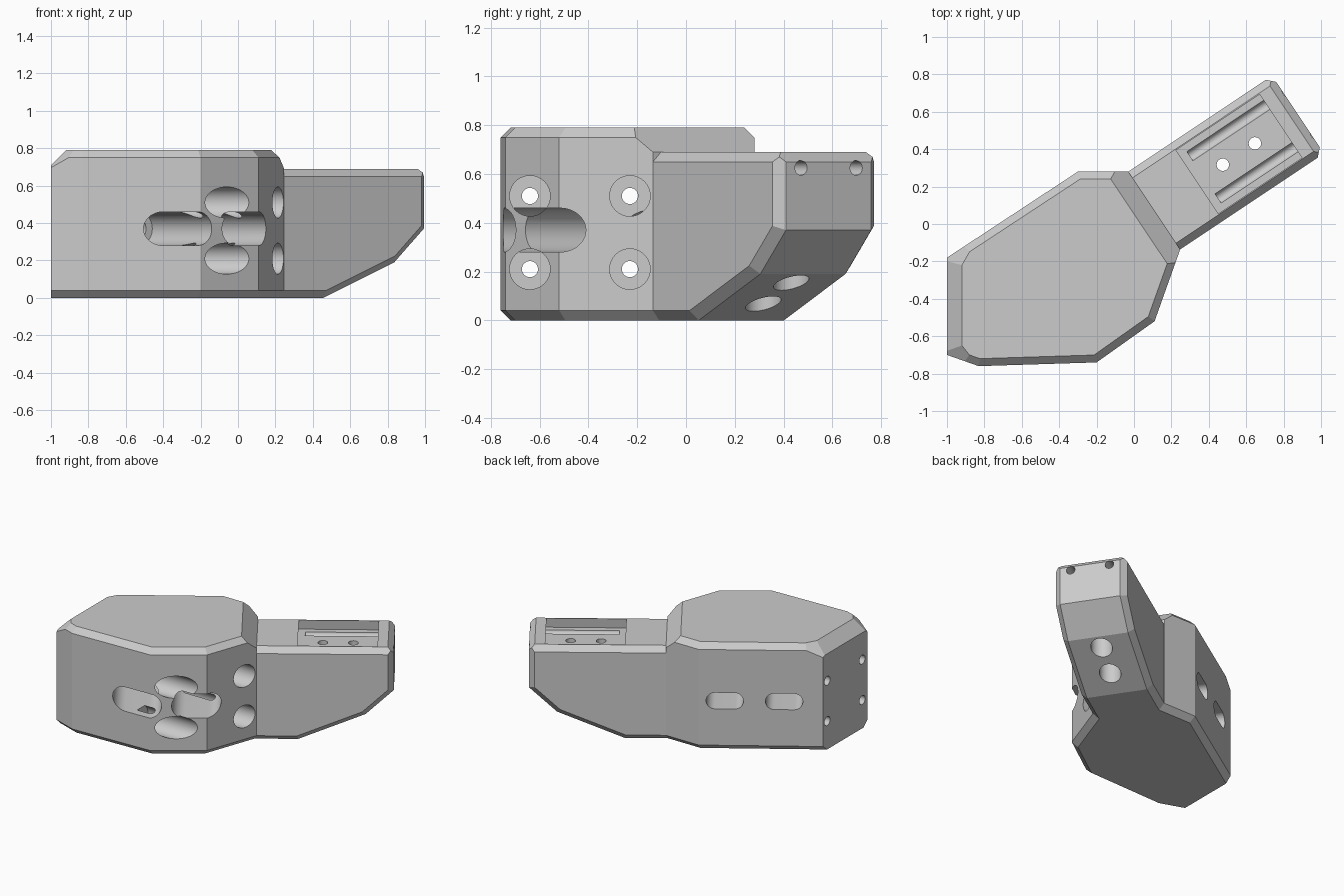
import bpy, bmesh, math
from mathutils import Vector, Matrix

if "Cube" in bpy.data.objects:
    bpy.data.objects.remove(bpy.data.objects["Cube"])

grey = bpy.data.materials.new("light_grey")
grey.use_nodes = True
colour = (0.6, 0.6, 0.6, 1)
grey.diffuse_color = colour
grey.node_tree.nodes["Principled BSDF"].inputs["Base Color"].default_value = colour

# Arm frame: u runs along the arm, v across it
TURN = Matrix.Rotation(math.atan2(0.555, 0.832), 4, "Z")
HEIGHT, EDGE = 0.79, 0.04


def arm_point(u, v, z):
    return TURN @ Vector((u, v, z))


def to_object(name, bm, matrix=Matrix()):
    bmesh.ops.transform(bm, matrix=matrix, verts=bm.verts)
    bmesh.ops.recalc_face_normals(bm, faces=bm.faces)
    mesh = bpy.data.meshes.new(name)
    bm.to_mesh(mesh)
    bm.free()
    mesh.materials.append(grey)
    obj = bpy.data.objects.new(name, mesh)
    bpy.context.collection.objects.link(obj)
    return obj


def block(low, high):
    bm = bmesh.new()
    bmesh.ops.create_cube(bm, size=1)
    low, high = Vector(low), Vector(high)
    for v in bm.verts:
        v.co = (low + high) / 2 + v.co * (high - low)
    return bm


def shave(bm, point, normal):
    """Remove everything beyond a plane and close the cut."""
    bmesh.ops.bisect_plane(bm, geom=bm.verts[:] + bm.edges[:] + bm.faces[:], dist=1e-5,
                           plane_co=point, plane_no=Vector(normal).normalized(),
                           clear_outer=True)
    rim = [e for e in bm.edges if e.is_boundary]
    if rim:
        bmesh.ops.holes_fill(bm, edges=rim, sides=0)


def combine(target, tool, operation):
    mod = target.modifiers.new("cut", "BOOLEAN")
    mod.operation, mod.solver, mod.object = operation, "EXACT", tool
    bpy.context.view_layer.objects.active = target
    bpy.ops.object.modifier_apply(modifier=mod.name)
    bpy.data.objects.remove(tool)


def bore(start, end, radius, half=0.0, sides=48):
    """Round hole, or a slot when half (its half straight length) is given."""
    start, end = Vector(start), Vector(end)
    axis = (end - start).normalized()
    up = Vector((0, 0, 1)) if abs(axis.z) < 0.9 else Vector((0, 1, 0))
    side = axis.cross(up)
    bm = bmesh.new()
    ring = []
    for i in range(sides):
        a = 2 * math.pi * (i + 0.5) / sides
        across = radius * math.cos(a) + math.copysign(half, math.cos(a))
        ring.append(bm.verts.new(start + side * across + up * radius * math.sin(a)))
    face = bm.faces.new(ring)
    out = bmesh.ops.extrude_face_region(bm, geom=[face])
    bmesh.ops.translate(bm, vec=end - start,
                        verts=[g for g in out["geom"] if isinstance(g, bmesh.types.BMVert)])
    combine(body, to_object("cutter", bm), "DIFFERENCE")


# Main body: wall start point, top chamfer, bottom chamfer
walls = [((-1, -0.18), EDGE, EDGE), ((-0.30, 0.28), EDGE, EDGE),
         ((-0.031, 0.28), 0.1, 0), ((0.247, -0.136), EDGE, EDGE),
         ((0.11, -0.52), EDGE, EDGE), ((-0.20, -0.74), EDGE, EDGE),
         ((-0.83, -0.76), EDGE, EDGE), ((-1, -0.70), 0.08, 0)]
bm = block((-2, -2, 0), (2, 2, HEIGHT))
for i, ((x, y), top, bottom) in enumerate(walls):
    nx, ny = walls[(i + 1) % len(walls)][0]
    n = Vector((y - ny, nx - x, 0)).normalized()
    shave(bm, (x, y, 0), n)
    shave(bm, (x, y, HEIGHT - top), n + Vector((0, 0, 1)))
    if bottom:
        shave(bm, (x, y, bottom), n - Vector((0, 0, 1)))
# Corner facets beside the flat end
shave(bm, (-0.90, -0.185, HEIGHT), (-0.87, 0.5, 1))
shave(bm, (-0.90, -0.675, HEIGHT), (-0.78, -0.62, 1))
body = to_object("grip_body", bm)

# Arm: profile planes as (u, z) point and normal, chamfered along both sides
profile = [((0.5, 0.69), (0, 1)), ((1.054, 0.5), (1, 0)), ((0.864, 0.19), (0.18, -0.19)),
           ((0.409, 0), (0.19, -0.455)), ((0.2, 0), (0, -1))]
WIDE = 0.25
bm = block((0.03, -WIDE, 0), (1.054, WIDE, 0.69))
for (u, z), (nu, nz) in profile:
    n = Vector((nu, 0, nz)).normalized()
    shave(bm, (u, 0, z), n)
    for s in (-1, 1):
        shave(bm, (u, s * (WIDE - EDGE), z), n + Vector((0, s, 0)))
shave(bm, (1.054, 0, 0.69 - EDGE), (1, 0, 1))
combine(body, to_object("arm", bm, TURN), "UNION")

# Tapered pocket in the top of the arm
bm = block((0.437, -0.172, 0.62), (0.912, 0.172, 0.74))
for v in bm.verts:
    grow = 0.027 if v.co.z > 0.7 else -0.038
    v.co.x += math.copysign(grow, v.co.x - 0.67)
    v.co.y += math.copysign(grow, v.co.y)
combine(body, to_object("cutter", bm, TURN), "DIFFERENCE")

# Pin channels along the pocket, open at the arm's end
for s in (-1, 1):
    bore(arm_point(0.45, s * 0.136, 0.625), arm_point(1.2, s * 0.136, 0.625), 0.03)

# Upright screw holes, counterbored from below
for u in (0.571, 0.777):
    bore(arm_point(u, 0, -0.1), arm_point(u, 0, 0.66), 0.033)
    bore(arm_point(u, 0, -0.1), arm_point(u, 0, 0.42), 0.073)

# Lengthwise bolt holes with counterbores
for y in (-0.64, -0.23):
    for z in (0.21, 0.51):
        bore((-1.1, y, z), (0.5, y, z), 0.033)
        bore((-0.35, y, z), (0.5, y, z), 0.083)

# Slotted holes through the body with wider recesses at the front
for u in (-0.67, -0.27):
    bore(arm_point(u, -1.2, 0.37), arm_point(u, 0.6, 0.37), 0.06, 0.066)
    bore(arm_point(u, -1.2, 0.37), arm_point(u, 0.07, 0.37), 0.09, 0.076)

# Smooth bores, crisp edges
bpy.ops.object.select_all(action="DESELECT")
body.select_set(True)
bpy.context.view_layer.objects.active = body
bpy.ops.object.shade_smooth_by_angle(angle=math.radians(12))
